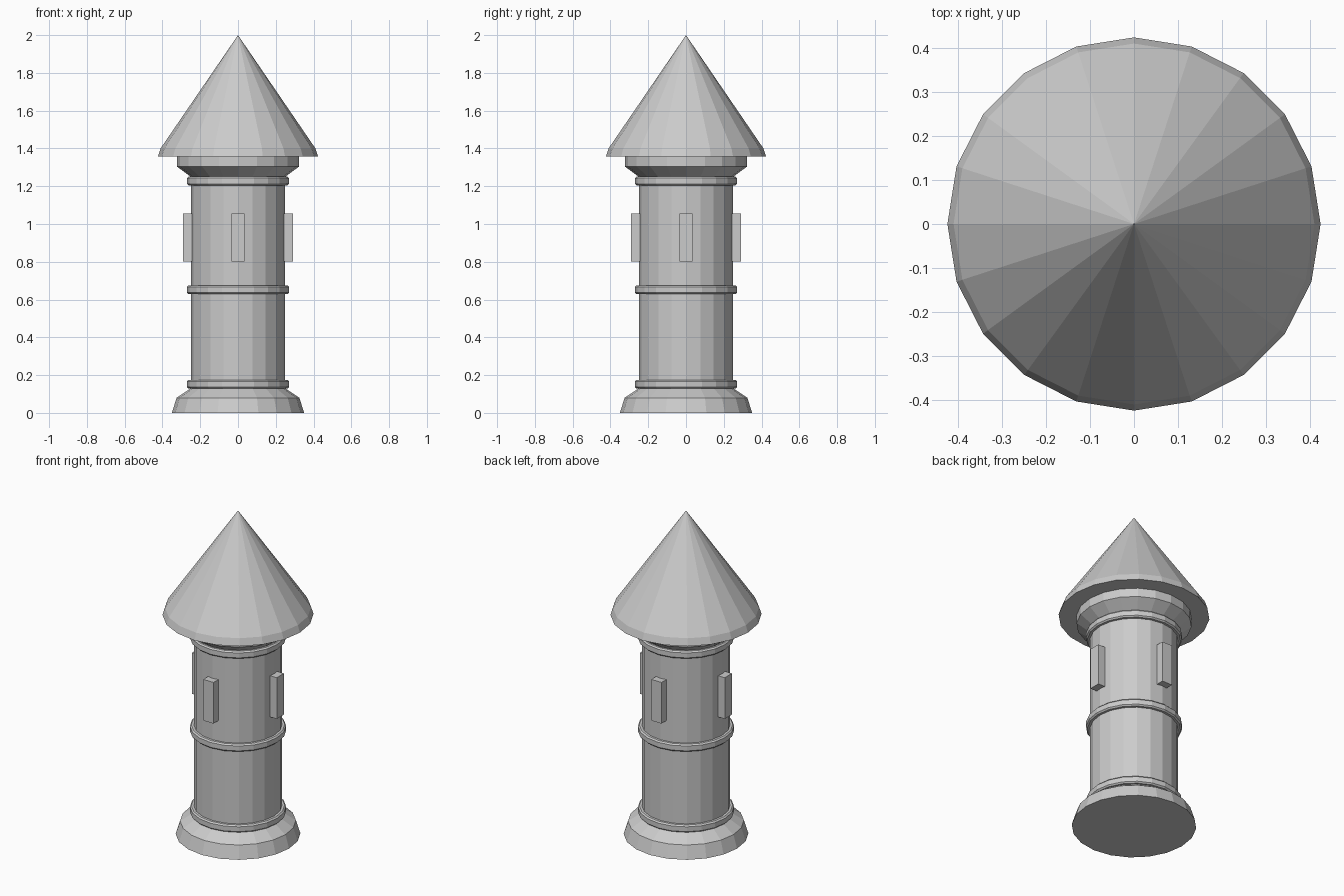
import bpy, bmesh, math

if "Cube" in bpy.data.objects:
    bpy.data.objects.remove(bpy.data.objects["Cube"])

SIDES = 20

stone = bpy.data.materials.new("plain grey")
stone.diffuse_color = (0.6, 0.6, 0.6, 1)
stone.use_nodes = True
stone.node_tree.nodes["Principled BSDF"].inputs["Base Color"].default_value = stone.diffuse_color


def finish(name, bm):
    bmesh.ops.recalc_face_normals(bm, faces=bm.faces)
    me = bpy.data.meshes.new(name)
    bm.to_mesh(me)
    bm.free()
    me.materials.append(stone)
    ob = bpy.data.objects.new(name, me)
    bpy.context.collection.objects.link(ob)
    return ob


def lathe(name, profile):
    """Turn (radius, z) points into a closed faceted solid; radius 0 is a tip."""
    bm = bmesh.new()
    rings = []
    for r, z in profile:
        if r == 0:
            rings.append([bm.verts.new((0, 0, z))] * SIDES)
        else:
            rings.append([bm.verts.new((r * math.cos(2 * math.pi * i / SIDES),
                                        r * math.sin(2 * math.pi * i / SIDES), z))
                          for i in range(SIDES)])
    for a, b in zip(rings, rings[1:]):
        for i in range(SIDES):
            j = (i + 1) % SIDES
            quad = list(dict.fromkeys((a[i], a[j], b[j], b[i])))
            bm.faces.new(quad)
    for ring, (r, z) in ((rings[0], profile[0]), (rings[-1], profile[-1])):
        if r > 0:
            bm.faces.new(ring)
    return finish(name, bm)


# Flared foot, shaft and corbel under the roof
lathe("base", [(0.35, 0), (0.325, 0.08), (0.25, 0.13)])
lathe("shaft", [(0.248, 0.12), (0.248, 1.26)])
lathe("corbel", [(0.25, 1.25), (0.323, 1.304), (0.323, 1.36)])

# Conical roof with a short steeper eave
lathe("roof", [(0.424, 1.357), (0.41, 1.40), (0, 2.0)])

# Chamfered bands around the shaft
for name, z in (("lower_band", 0.152), ("middle_band", 0.652), ("upper_band", 1.228)):
    lathe(name, [(0.262, z - 0.023), (0.27, z - 0.015),
                 (0.27, z + 0.015), (0.262, z + 0.023)])

# Four raised window slabs, one on each side
for k, side in enumerate(("right", "back", "left", "front")):
    bm = bmesh.new()
    bmesh.ops.create_cube(bm, size=1)
    bmesh.ops.scale(bm, vec=(0.08, 0.07, 0.255), verts=bm.verts)
    ob = finish(side + "_window", bm)
    a = k * math.pi / 2
    ob.location = (0.25 * math.cos(a), 0.25 * math.sin(a), 0.928)
    ob.rotation_euler.z = a
